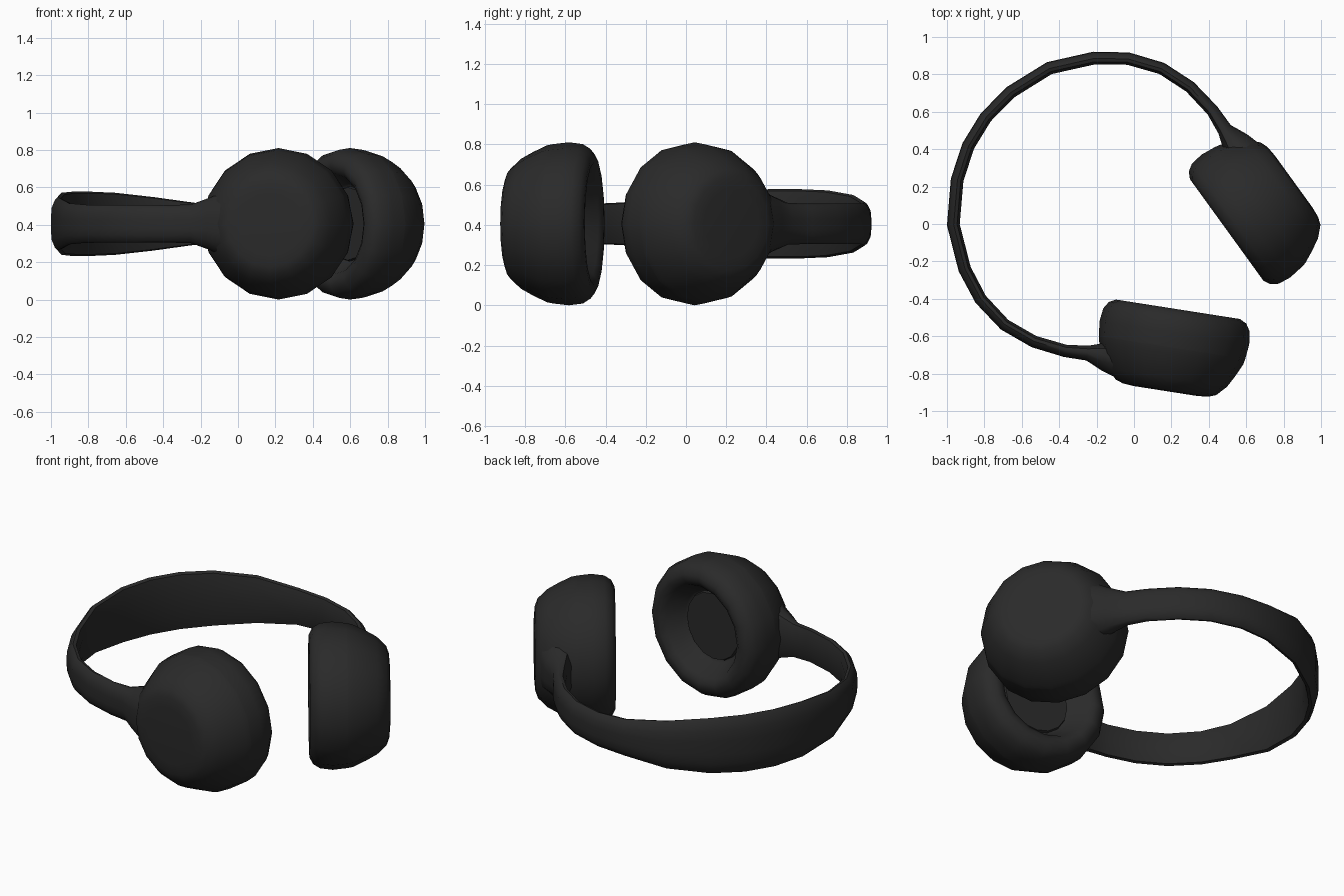
import bpy, bmesh, math

if "Cube" in bpy.data.objects:
    bpy.data.objects.remove(bpy.data.objects["Cube"])

ANG = math.radians(-31.5)      # heading of the headset's symmetry axis
CZ = 0.405                     # height of the symmetry plane
SIDES = 16

mat = bpy.data.materials.new("black_plastic")
mat.diffuse_color = (0.023, 0.023, 0.023, 1)
mat.use_nodes = True
mat.node_tree.nodes["Principled BSDF"].inputs["Base Color"].default_value = mat.diffuse_color


def world(u, v, z):
    """Headset frame (u along axis, v sideways) to world."""
    v -= 0.017
    return (u * math.cos(ANG) - v * math.sin(ANG),
            u * math.sin(ANG) + v * math.cos(ANG), CZ + z)


def finish(name, bm, angle=35):
    bmesh.ops.remove_doubles(bm, verts=bm.verts, dist=1e-5)
    bmesh.ops.recalc_face_normals(bm, faces=bm.faces)
    me = bpy.data.meshes.new(name)
    bm.to_mesh(me)
    bm.free()
    ob = bpy.data.objects.new(name, me)
    bpy.context.collection.objects.link(ob)
    me.materials.append(mat)
    bpy.ops.object.select_all(action='DESELECT')
    ob.select_set(True)
    bpy.context.view_layer.objects.active = ob
    bpy.ops.object.shade_smooth_by_angle(angle=math.radians(angle))
    return ob


def skin(name, rings, angle=35):
    """Bridge closed rings of points and cap both ends."""
    bm = bmesh.new()
    loops = [[bm.verts.new(p) for p in ring] for ring in rings]
    n = len(loops[0])
    for a, b in zip(loops, loops[1:]):
        for i in range(n):
            j = (i + 1) % n
            bm.faces.new((a[i], a[j], b[j], b[i]))
    bm.faces.new(loops[0])
    bm.faces.new(loops[-1])
    return finish(name, bm, angle)


# Ear cup axis: inner-face centre and outward direction in the headset frame
CU, CV = 0.438, 0.246
NU, NV = math.cos(math.radians(67.4)), math.sin(math.radians(67.4))


def lathe(name, profile, side, angle=35):
    """Turn a (depth, radius) profile round the ear cup axis."""
    rings = []
    for t, r in profile:
        ring = []
        for k in range(SIDES):
            a = 2 * math.pi * k / SIDES
            s, z = r * math.sin(a), r * math.cos(a)
            ring.append(world(CU + NU * t + NV * s, side * (CV + NV * t - NU * s), z))
        rings.append(ring)
    return skin(name, rings, angle)


CUSHION = [(0.13, 0.20), (0.12, 0.215), (0.025, 0.27), (0.003, 0.305), (0.003, 0.335),
           (0.022, 0.372), (0.06, 0.396), (0.13, 0.405), (0.21, 0.396)]
SHELL = [(0.21, 0.396), (0.24, 0.390), (0.31, 0.357), (0.373, 0.322),
         (0.425, 0.272), (0.440, 0.23), (0.445, 0.17)]
GRILLE = [(0.115, 0.195), (0.14, 0.205)]

for side, label in ((1, "back"), (-1, "front")):
    lathe(label + "_ear_cushion", CUSHION, side, 50)
    lathe(label + "_ear_shell", SHELL, side, 50)
    lathe(label + "_speaker_cover", GRILLE, side)

# Headband: half path as (u, v, half thickness, half height), mirrored
half = [(-0.972, 0.09, 0.036, 0.172), (-0.928, 0.275, 0.036, 0.166),
        (-0.82, 0.49, 0.036, 0.143), (-0.645, 0.66, 0.036, 0.110),
        (-0.488, 0.753, 0.035, 0.102), (-0.308, 0.802, 0.034, 0.100),
        (-0.128, 0.797, 0.034, 0.100), (0.04, 0.752, 0.035, 0.100),
        (0.147, 0.700, 0.042, 0.104), (0.24, 0.663, 0.083, 0.140),
        (0.361, 0.628, 0.105, 0.195)]
path = [(u, -v, t, w) for u, v, t, w in reversed(half)] + half

# Cross-section: outward offset and height, as fractions of the half sizes
upper = [(1.0, 0.25), (0.9, 0.6), (0.4, 0.9), (0.0, 1.0), (-0.5, 0.95), (-0.9, 0.5)]
section = upper + [(o, -z) for o, z in reversed(upper)]

rings = []
for i, (u, v, t, w) in enumerate(path):
    a, b = path[max(i - 1, 0)], path[min(i + 1, len(path) - 1)]
    du, dv = b[0] - a[0], b[1] - a[1]
    d = math.hypot(du, dv)
    rings.append([world(u - dv / d * o * t, v + du / d * o * t, z * w) for o, z in section])
skin("headband", rings, 50)
